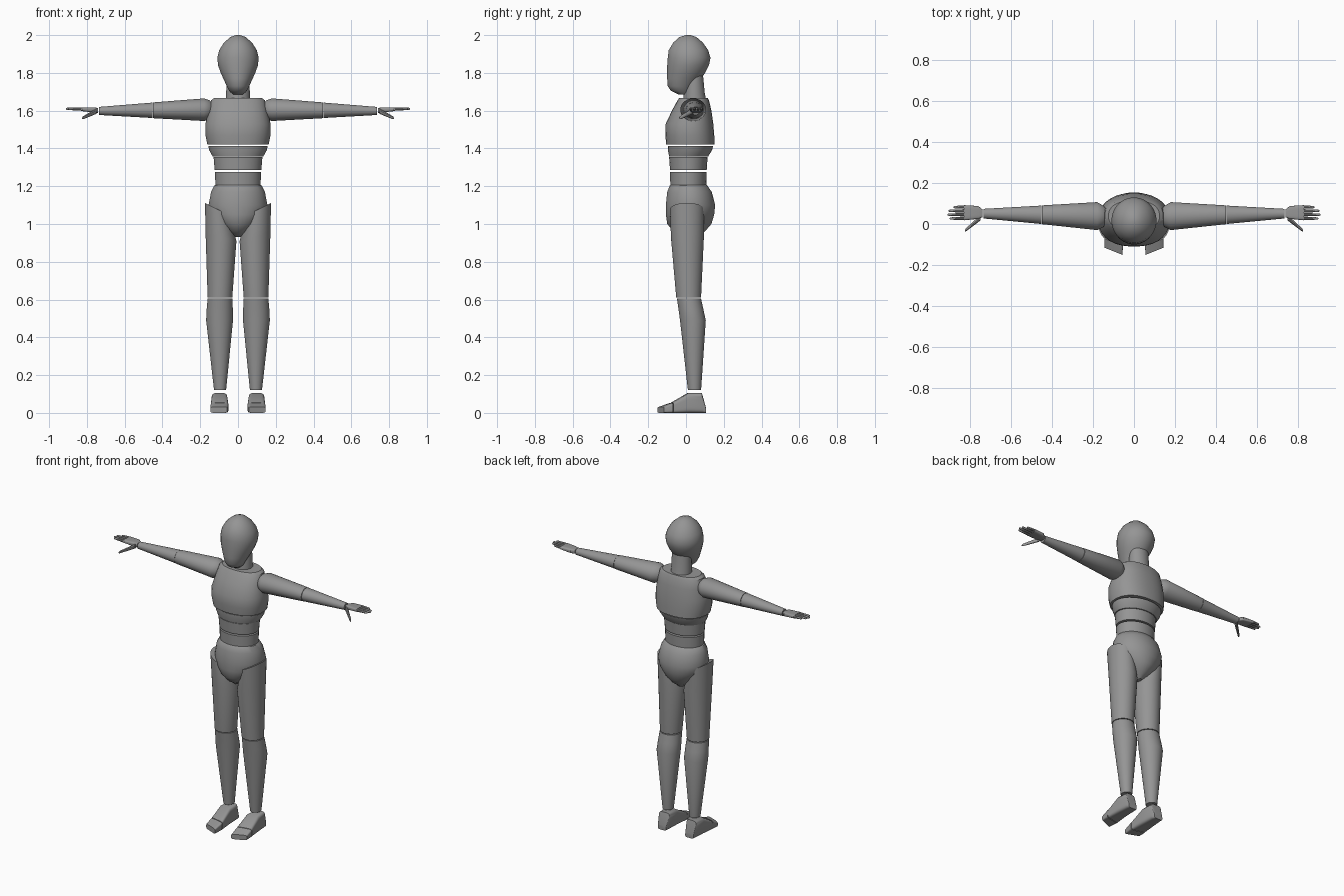
import bpy
import bmesh
import math

default_cube = bpy.data.objects.get("Cube")
if default_cube:
    bpy.data.objects.remove(default_cube, do_unlink=True)

# One plain grey finish for the whole figure
grey = bpy.data.materials.new("plain_grey")
grey.use_nodes = True
colour = (0.3, 0.3, 0.3, 1)
grey.diffuse_color = colour
for node in grey.node_tree.nodes:
    if node.type == "BSDF_PRINCIPLED":
        node.inputs["Base Color"].default_value = colour
        node.inputs["Roughness"].default_value = 0.6


def rounded(value, power):
    """Superellipse coordinate: power two is round, higher is boxier."""
    return math.copysign(abs(value) ** (2 / power), value)


def loft(name, axis, rings, power=2.0, sides=32, lean=(0, 0), side=1):
    """Skin a closed tube over rings of (station, low, high, low, high).

    The bounds run along the two remaining axes in alphabetical order.
    Lean tilts the first and last section, blending in between.
    """
    bm = bmesh.new()
    loops = []
    for index, (station, low_a, high_a, low_b, high_b) in enumerate(rings):
        blend = index / (len(rings) - 1)
        tilt = lean[0] * (1 - blend) + lean[1] * blend
        loop = []
        for step in range(sides):
            angle = math.tau * (step + 0.5) / sides
            offset = rounded(math.cos(angle), power) * (high_a - low_a) / 2
            a = (low_a + high_a) / 2 + offset
            b = (low_b + high_b) / 2
            b += rounded(math.sin(angle), power) * (high_b - low_b) / 2
            t = station + tilt * offset
            point = {"x": (t, a, b), "y": (a, t, b), "z": (a, b, t)}[axis]
            loop.append(bm.verts.new((point[0] * side, point[1], point[2])))
        loops.append(loop)
    for lower, upper in zip(loops, loops[1:]):
        for step in range(sides):
            following = (step + 1) % sides
            bm.faces.new((lower[step], lower[following],
                          upper[following], upper[step]))
    bm.faces.new(loops[0])
    bm.faces.new(loops[-1])
    bmesh.ops.recalc_face_normals(bm, faces=bm.faces[:])
    mesh = bpy.data.meshes.new(name)
    bm.to_mesh(mesh)
    bm.free()
    mesh.materials.append(grey)
    for polygon in mesh.polygons:
        polygon.use_smooth = True
    mesh.set_sharp_from_angle(angle=math.radians(35))
    part = bpy.data.objects.new(name, mesh)
    bpy.context.collection.objects.link(part)
    return part


def body(name, rings, power=2.0):
    """Central part from rings of (height, half width, front, back)."""
    full = [(z, -half, half, front, back) for z, half, front, back in rings]
    return loft(name, "z", full, power)


def digit(name, start, end, thick, thin, side):
    """Tapered finger running outwards along x, with a rounded tip."""
    rings = []
    for along, radius in ((0, thick), (0.5, (thick + thin) / 2),
                          (0.93, thin), (1, thin * 0.5)):
        x, y, z = (p + (q - p) * along for p, q in zip(start, end))
        rings.append((x, y - radius, y + radius, z - radius, z + radius))
    return loft(name, "x", rings, sides=10, side=side)


# Head: egg shape with a flattened face and a narrow jaw
body("head", [
    (2.0, .012, 0, .025), (1.99, .04, -.035, .055), (1.96, .075, -.068, .09),
    (1.92, .1, -.092, .118), (1.88, .11, -.097, .13), (1.84, .106, -.1, .122),
    (1.8, .092, -.1, .102), (1.77, .078, -.1, .08), (1.73, .06, -.097, .045),
    (1.705, .047, -.08, .03), (1.685, .025, -.04, .02)])
body("neck", [(1.64, .063, -.015, .11), (1.69, .063, -.012, .1),
              (1.79, .06, 0, .09)])

# Torso: separate stacked sections
body("chest", [
    (1.668, .125, -.035, .115), (1.655, .143, -.045, .122),
    (1.6, .157, -.075, .135), (1.53, .173, -.108, .145),
    (1.47, .173, -.11, .15), (1.42, .163, -.105, .152)], power=2.3)
body("ribs", [(1.413, .158, -.097, .145), (1.39, .153, -.096, .138),
              (1.358, .135, -.09, .118)])
body("abdomen", [(1.356, .13, -.09, .115), (1.285, .124, -.085, .11)])
body("waist", [(1.275, .122, -.085, .11), (1.19, .12, -.083, .108)])
body("pelvis", [
    (1.215, .105, -.075, .1), (1.205, .125, -.086, .112),
    (1.17, .143, -.1, .137), (1.1, .157, -.107, .155),
    (1.05, .146, -.107, .15), (1.0, .105, -.1, .135),
    (.96, .065, -.065, .1), (.93, .02, -.02, .06)])

for prefix, side in (("left", 1), ("right", -1)):
    # Arms held straight out
    loft(prefix + "_upper_arm", "x", [
        (.135, .005, .075, 1.57, 1.64), (.15, -.015, .09, 1.555, 1.655),
        (.18, -.03, .107, 1.545, 1.665), (.45, -.001, .091, 1.56, 1.644)],
        side=side)
    loft(prefix + "_forearm", "x", [
        (.452, 0, .09, 1.561, 1.643), (.735, .027, .074, 1.577, 1.62)],
        side=side)

    # Hands: palm, four fingers and a drooping thumb
    loft(prefix + "_palm", "x", [
        (.74, .033, .072, 1.587, 1.613), (.76, .025, .088, 1.59, 1.618),
        (.83, .018, .092, 1.598, 1.618)], power=4, side=side)
    for index, tip in enumerate((.9, .911, .905, .88)):
        y = .027 + .0185 * index
        digit(f"{prefix}_finger_{index}", (.82, y, 1.608), (tip, y, 1.61),
              .009, .006, side)
    digit(prefix + "_thumb", (.75, .03, 1.597), (.825, -.033, 1.56),
          .014, .008, side)

    # Legs: the thigh tops rise towards the outside of the hips
    loft(prefix + "_thigh", "z", [
        (1.078, .04, .175, -.085, .096), (.93, .008, .172, -.08, .095),
        (.61, .03, .161, -.052, .08)], lean=(.5, 0), side=side)
    loft(prefix + "_shin", "z", [
        (.605, .03, .161, -.048, .08), (.55, .027, .166, -.04, .092),
        (.49, .026, .169, -.032, .105), (.12, .063, .127, .01, .08)],
        side=side)

    # Feet: wedge with a separate toe block
    loft(prefix + "_foot", "y", [
        (.105, .068, .127, 0, .03), (.083, .06, .133, 0, .105),
        (.01, .056, .14, 0, .105), (-.075, .05, .145, 0, .054)],
        power=5, lean=(0, .2), side=side)
    loft(prefix + "_toes", "y", [
        (-.079, .051, .145, 0, .053), (-.133, .057, .145, 0, .032)],
        power=6, lean=(.2, .4), side=side)
